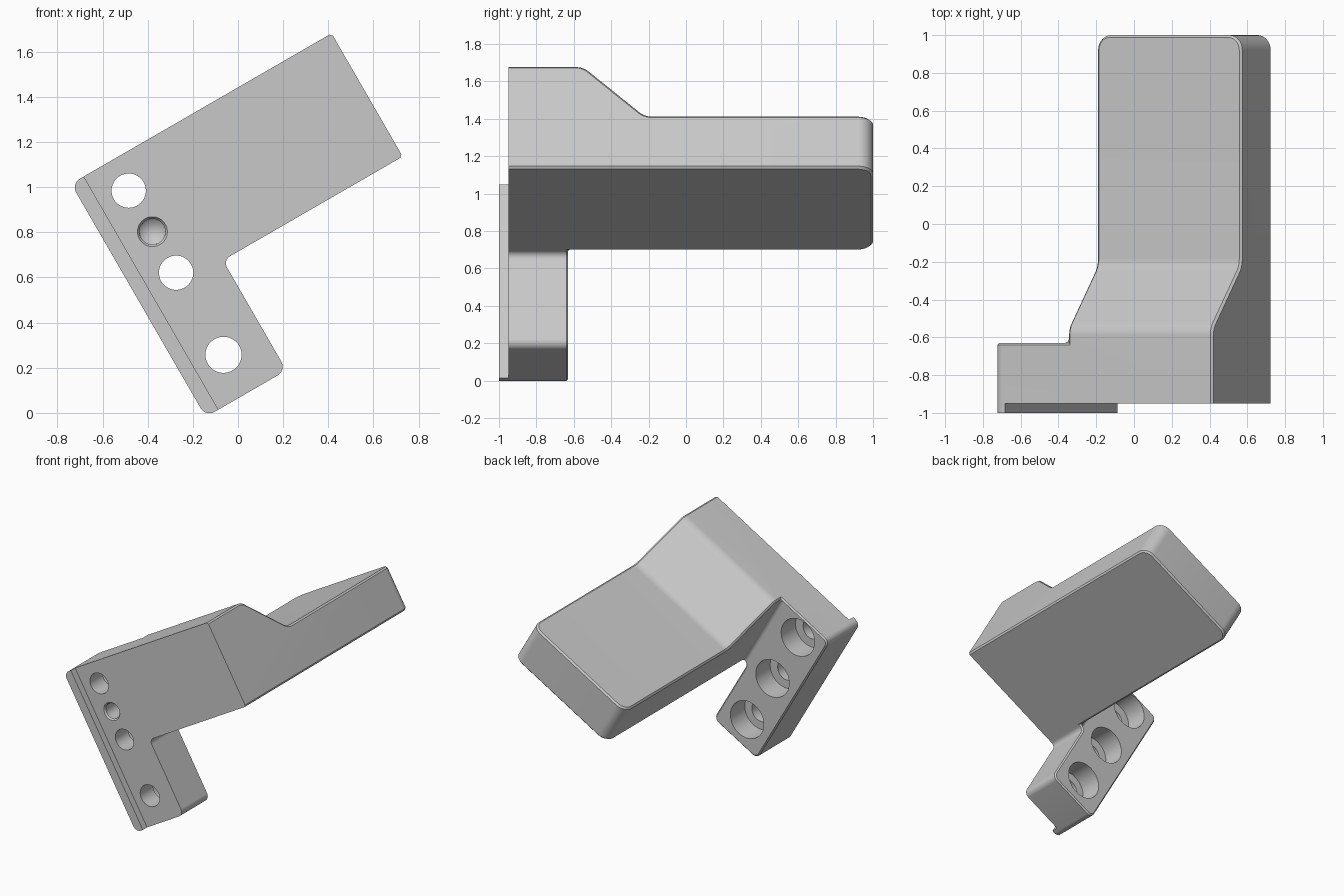
import bpy, bmesh, math
from mathutils import Vector, Matrix

cube = bpy.data.objects.get("Cube")
if cube:
    bpy.data.objects.remove(cube, do_unlink=True)

GREY = (0.58, 0.58, 0.58, 1)
grey = bpy.data.materials.new("plain_grey")
grey.use_nodes = True
grey.diffuse_color = GREY
grey.node_tree.nodes["Principled BSDF"].inputs["Base Color"].default_value = GREY

# Local frame: x across, z up the mounting plate, y depth; tilted at the end
FRONT, PLATE_BACK = -0.95, -0.63
LEFT, TOP, BOTTOM = -0.133, 1.249, 0.056
ARM_LEFT, ARM_RIGHT, ARM_LOW, ARM_HIGH = 0.318, 1.2, 0.619, 0.943


def rounded(corners, steps=8):
    """Outline from (a, b, radius) corners, with true arcs."""
    out = []
    for i, (a, b, r) in enumerate(corners):
        p = Vector((a, b))
        if not r:
            out.append(p)
            continue
        d1 = (Vector(corners[i - 1][:2]) - p).normalized()
        d2 = (Vector(corners[(i + 1) % len(corners)][:2]) - p).normalized()
        half = d1.angle(d2) / 2
        centre = p + (d1 + d2).normalized() * r / math.sin(half)
        start = p + d1 * r / math.tan(half) - centre
        end = p + d2 * r / math.tan(half) - centre
        out += [centre + start.lerp(end, k / steps).normalized() * r for k in range(steps + 1)]
    return out


def prism(outline, place, lo, hi):
    """Extrude an outline; place(a, b, t) gives the 3D point."""
    bm = bmesh.new()
    ends = [[bm.verts.new(place(p[0], p[1], t)) for p in outline] for t in (lo, hi)]
    n = len(outline)
    for ring in ends:
        bm.faces.new(ring)
    for i in range(n):
        j = (i + 1) % n
        bm.faces.new((ends[0][i], ends[0][j], ends[1][j], ends[1][i]))
    bmesh.ops.recalc_face_normals(bm, faces=bm.faces)
    return bm


def bevel(bm, test, width, segments):
    edges = [e for e in bm.edges if test(e)]
    bmesh.ops.bevel(bm, geom=edges, offset=width, segments=segments,
                    profile=0.5, affect='EDGES', clamp_overlap=True)


def make(name, bm):
    bmesh.ops.recalc_face_normals(bm, faces=bm.faces)
    mesh = bpy.data.meshes.new(name)
    bm.to_mesh(mesh)
    bm.free()
    mesh.materials.append(grey)
    ob = bpy.data.objects.new(name, mesh)
    bpy.context.collection.objects.link(ob)
    return ob


def combine(body, other, operation):
    other.hide_render = True
    mod = body.modifiers.new("combine", 'BOOLEAN')
    mod.operation, mod.object, mod.solver = operation, other, 'EXACT'
    bpy.ops.object.select_all(action='DESELECT')
    bpy.context.view_layer.objects.active = body
    body.select_set(True)
    bpy.ops.object.modifier_apply(modifier=mod.name)
    bpy.data.objects.remove(other, do_unlink=True)


def drill(z, r1, r2, y1, y2):
    """Round cutter along y, r1 at y1 and r2 at y2."""
    bm = bmesh.new()
    bmesh.ops.create_cone(bm, cap_ends=True, segments=48, radius1=r1, radius2=r2, depth=y2 - y1)
    turn = Matrix.Rotation(-math.pi / 2, 4, 'X')
    bm.transform(Matrix.Translation((0.073, (y1 + y2) / 2, z)) @ turn)
    return make("drill", bm)


def along_x(a, b, t):
    return (t, a, b)


def along_y(a, b, t):
    return (a, t, b)


def along_z(a, b, t):
    return (a, b, t)


# Mounting plate with a step that runs into the arm
plate = prism(rounded([(LEFT, BOTTOM, 0.045), (0.28, BOTTOM, 0.045), (0.28, ARM_LOW, 0.036),
                       (0.45, ARM_LOW, 0), (0.45, TOP, 0), (LEFT, TOP, 0.045)]),
              along_y, FRONT, PLATE_BACK)
bevel(plate, lambda e: all(v.co.y > PLATE_BACK - 0.01 for v in e.verts), 0.01, 1)
body = make("angled_bracket", plate)

# Arm: thick at the front, sloping down to a thinner bar
arm = prism(rounded([(FRONT, ARM_LOW, 0), (1, ARM_LOW, 0), (1, ARM_HIGH, 0),
                     (-0.22, ARM_HIGH, 0.1), (-0.55, TOP, 0.1), (FRONT, TOP, 0)]),
            along_x, ARM_LEFT, ARM_RIGHT)
bevel(arm, lambda e: all(v.co.y > 0.99 for v in e.verts)
      and abs(e.verts[0].co.x - e.verts[1].co.x) < 0.01, 0.08, 8)
bevel(arm, lambda e: e.calc_face_angle(0) > 0.7
      and not all(v.co.y < FRONT + 0.01 for v in e.verts), 0.012, 1)
combine(body, make("arm", arm), 'UNION')

# Locating lip along the front edge
lip = prism(rounded([(LEFT, BOTTOM, 0.045), (-0.068, BOTTOM, 0),
                     (-0.068, TOP, 0), (LEFT, TOP, 0.045)]), along_y, -1, FRONT + 0.05)
combine(body, make("lip", lip), 'UNION')

# Fillet where the plate back meets the arm side
fillet = prism(rounded([(0.34, -0.65, 0), (0.28, -0.65, 0), (0.28, PLATE_BACK, 0),
                        (ARM_LEFT, PLATE_BACK, 0.03), (ARM_LEFT, -0.59, 0), (0.34, -0.59, 0)]),
               along_z, ARM_LOW + 0.012, TOP - 0.012)
combine(body, make("fillet", fillet), 'UNION')

# Counterbored screw holes
for z, radius in ((0.255, 0.08), (0.675, 0.076), (1.095, 0.076)):
    combine(body, drill(z, radius, radius, -1.1, -0.5), 'DIFFERENCE')
    combine(body, drill(z, 0.138, 0.138, -0.8, -0.5), 'DIFFERENCE')

# Blind hole with a chamfered mouth and pointed bottom
for r1, r2, y1, y2 in ((0.067, 0.057, FRONT - 0.001, FRONT + 0.012),
                       (0.057, 0.057, FRONT - 0.01, -0.8),
                       (0.057, 0.0, -0.8001, -0.75)):
    combine(body, drill(0.885, r1, r2, y1, y2), 'DIFFERENCE')

# Tilt the whole bracket and shade
body.data.transform(Matrix.Rotation(math.radians(-30), 4, 'Y'))
body.data.update()
bpy.context.view_layer.objects.active = body
body.select_set(True)
bpy.ops.object.shade_smooth_by_angle(angle=math.radians(30))
